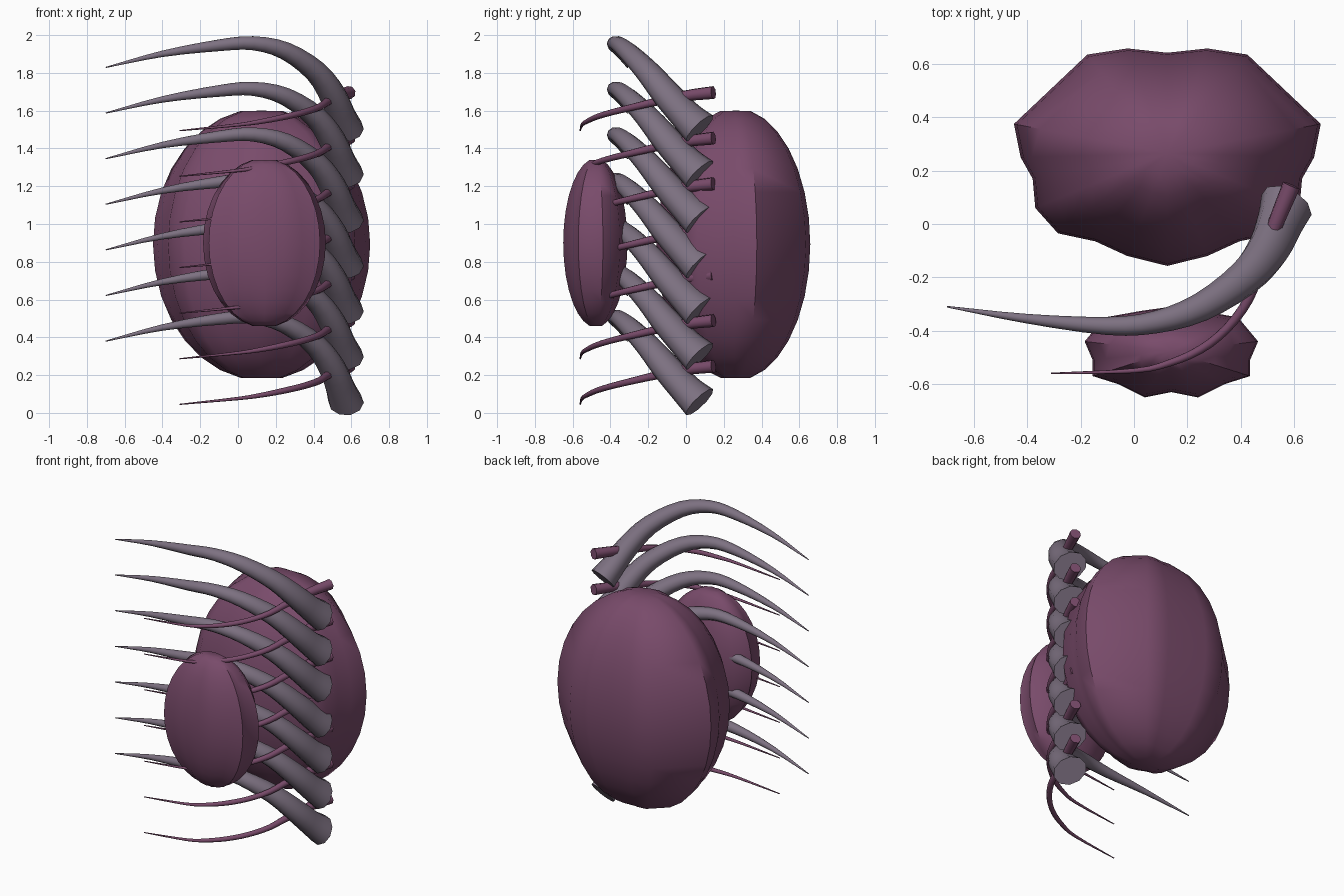
import bpy, bmesh, math
from mathutils import Vector

if "Cube" in bpy.data.objects:
    bpy.data.objects.remove(bpy.data.objects["Cube"], do_unlink=True)


def material(name, rgb):
    m = bpy.data.materials.new(name)
    m.use_nodes = True
    m.diffuse_color = (*rgb, 1)
    m.node_tree.nodes["Principled BSDF"].inputs["Base Color"].default_value = (*rgb, 1)
    return m


PLUM = material("plum flesh", (0.19, 0.07, 0.145))
GREY = material("mauve grey bone", (0.205, 0.165, 0.22))


def loft(name, rings, mat, start=None, end=None):
    """Skin a list of rings; close each end with a pole point or a flat cap."""
    bm = bmesh.new()
    loops = [[bm.verts.new(p) for p in ring] for ring in rings]
    n = len(loops[0])
    for a, b in zip(loops, loops[1:]):
        for i in range(n):
            j = (i + 1) % n
            bm.faces.new((a[i], a[j], b[j], b[i]))
    for loop, pole in ((loops[0], start), (loops[-1], end)):
        if pole is None:
            bm.faces.new(loop)
        else:
            v = bm.verts.new(pole)
            for i in range(n):
                bm.faces.new((loop[i], loop[(i + 1) % n], v))
    bmesh.ops.recalc_face_normals(bm, faces=bm.faces)
    me = bpy.data.meshes.new(name)
    bm.to_mesh(me)
    bm.free()
    me.materials.append(mat)
    ob = bpy.data.objects.new(name, me)
    bpy.context.collection.objects.link(ob)
    bpy.ops.object.select_all(action="DESELECT")
    ob.select_set(True)
    bpy.context.view_layer.objects.active = ob
    bpy.ops.object.shade_smooth_by_angle(angle=math.radians(50))
    return ob


def pod(name, half, cx, cy, z0, z1, bands=16):
    """Lobed egg: a mirrored plan outline scaled along an elliptic profile."""
    outline = half + [(-x, y) for x, y in reversed(half[1:-1])]
    mid, rad = (z0 + z1) / 2, (z1 - z0) / 2
    rings = []
    for k in range(1, bands):
        t = math.pi * k / bands
        s = math.sin(t)
        rings.append([(cx + x * s, cy + (y - cy) * s, mid - rad * math.cos(t))
                      for x, y in outline])
    dip = 0.012
    loft(name, rings, PLUM, (cx, cy, z0 + dip), (cx, cy, z1 - dip))


def smooth_path(pts, steps=3):
    """Catmull-Rom through (x, y, z, radius) points."""
    pts = [Vector(p) for p in pts]
    ext = [2 * pts[0] - pts[1]] + pts + [2 * pts[-1] - pts[-2]]
    out = []
    for a, b, c, d in zip(ext, ext[1:], ext[2:], ext[3:]):
        for s in range(steps):
            t = s / steps
            out.append(0.5 * (2 * b + (c - a) * t + (2 * a - 5 * b + 4 * c - d) * t * t
                              + (3 * b - a - 3 * c + d) * t ** 3))
    return out + [pts[-1]]


def tube_rings(pts, sides, flat=1.0):
    """Rings across a tapering path; flat narrows the section toward the base."""
    path = smooth_path(pts)
    pos = [p.xyz for p in path]
    rings, side = [], Vector((0, 1, 0))
    for i, p in enumerate(path):
        tan = (pos[min(i + 1, len(pos) - 1)] - pos[max(i - 1, 0)]).normalized()
        side = (side - tan * side.dot(tan)).normalized()
        up = tan.cross(side)
        r = max(p.w, 0.002)
        f = 1 + (flat - 1) * i / (len(path) - 1)
        rings.append([pos[i] + side * r * math.cos(a) + up * r * f * math.sin(a)
                      for a in (2 * math.pi * k / sides for k in range(sides))])
    return rings


# Two lobed pods
pod("large_pod", [(0, .642), (.15, .658), (.30, .635), (.575, .375), (.55, .25),
                  (.505, .17), (.495, .06), (.41, -.035), (.27, -.065),
                  (.15, -.12), (0, -.157)], .125, .265, .172, 1.612)
pod("small_pod", [(0, -.31), (.11, -.325), (.25, -.35), (.325, -.44), (.295, -.51),
                  (.295, -.57), (.2, -.6), (.1, -.65), (0, -.63)],
    .14, -.477, .452, 1.348)

# Seven curved ribs with a thin tendril beside each
RIB = [(-.70, -.31, .38, .003), (-.40, -.355, .452, .018), (-.10, -.382, .497, .034),
       (.08, -.368, .508, .042), (.25, -.312, .468, .054), (.41, -.205, .36, .068),
       (.50, -.10, .235, .082), (.545, 0, .125, .092), (.572, .072, .057, .108)]
TENDRIL = [(-.31, -.56, .045, .003), (0, -.55, .076, .009), (.13, -.522, .095, .013),
           (.25, -.47, .119, .016), (.35, -.39, .143, .017), (.43, -.28, .17, .019),
           (.475, -.15, .2, .023), (.53, 0, .23, .03), (.59, .145, .247, .035)]
STEP = 0.2415

for i in range(7):
    for name, pts, mat, sides, flat in (("rib", RIB, GREY, 10, .8),
                                        ("tendril", TENDRIL, PLUM, 8, 1)):
        ob = loft(f"{name}_{i + 1}", tube_rings(pts, sides, flat), mat)
        ob.location.z = i * STEP
